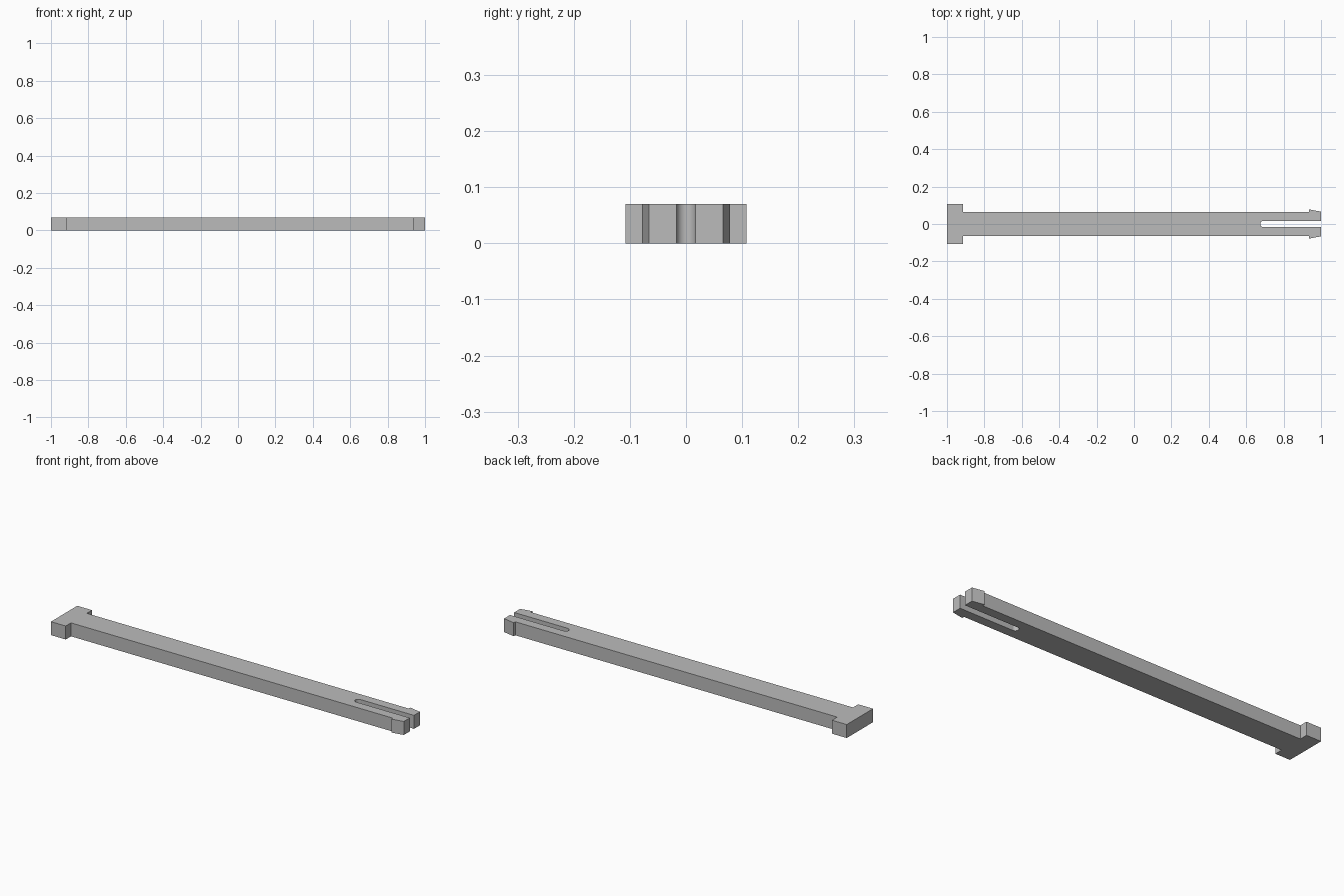
import bpy
import bmesh
from math import sin, cos, pi

cube = bpy.data.objects.get("Cube")
if cube:
    bpy.data.objects.remove(cube, do_unlink=True)

HEIGHT = 0.07
SLOT_RADIUS = 0.017
SLOT_CENTRE = 0.692
ARC_STEPS = 12

grey = bpy.data.materials.new("plain grey")
grey.use_nodes = True
grey.diffuse_color = (0.5, 0.5, 0.5, 1)
grey.node_tree.nodes["Principled BSDF"].inputs["Base Color"].default_value = (0.5, 0.5, 0.5, 1)

# Half outline: crossbar head, shaft, snap barb, tapered prong tip
half = [(-1, 0.108), (-0.915, 0.108), (-0.915, 0.065), (0.936, 0.065),
        (0.936, 0.078), (1, 0.066), (1, SLOT_RADIUS)]

# Rounded inner end of the slot between the prongs
arc = []
for i in range(ARC_STEPS + 1):
    a = pi / 2 + pi * i / ARC_STEPS
    arc.append((SLOT_CENTRE + SLOT_RADIUS * cos(a), SLOT_RADIUS * sin(a)))

outline = half + arc + [(x, -y) for x, y in reversed(half)]

# Extrude the outline into the solid pin
bm = bmesh.new()
base = bm.faces.new([bm.verts.new((x, y, 0)) for x, y in outline])
top = bmesh.ops.extrude_face_region(bm, geom=[base], use_keep_orig=True)
bmesh.ops.translate(bm, vec=(0, 0, HEIGHT),
                    verts=[v for v in top["geom"] if isinstance(v, bmesh.types.BMVert)])
bmesh.ops.recalc_face_normals(bm, faces=bm.faces)
mesh = bpy.data.meshes.new("slotted_pin")
bm.to_mesh(mesh)
bm.free()

pin = bpy.data.objects.new("slotted_pin", mesh)
bpy.context.collection.objects.link(pin)
mesh.materials.append(grey)

# Smooth only the slot's round end
bpy.ops.object.select_all(action="DESELECT")
pin.select_set(True)
bpy.context.view_layer.objects.active = pin
bpy.ops.object.shade_smooth_by_angle(angle=pi / 9)
for face in mesh.polygons:
    c = face.center
    face.use_smooth = abs(c.y) < SLOT_RADIUS and 0.6 < c.x < SLOT_CENTRE and abs(face.normal.z) < 0.5
